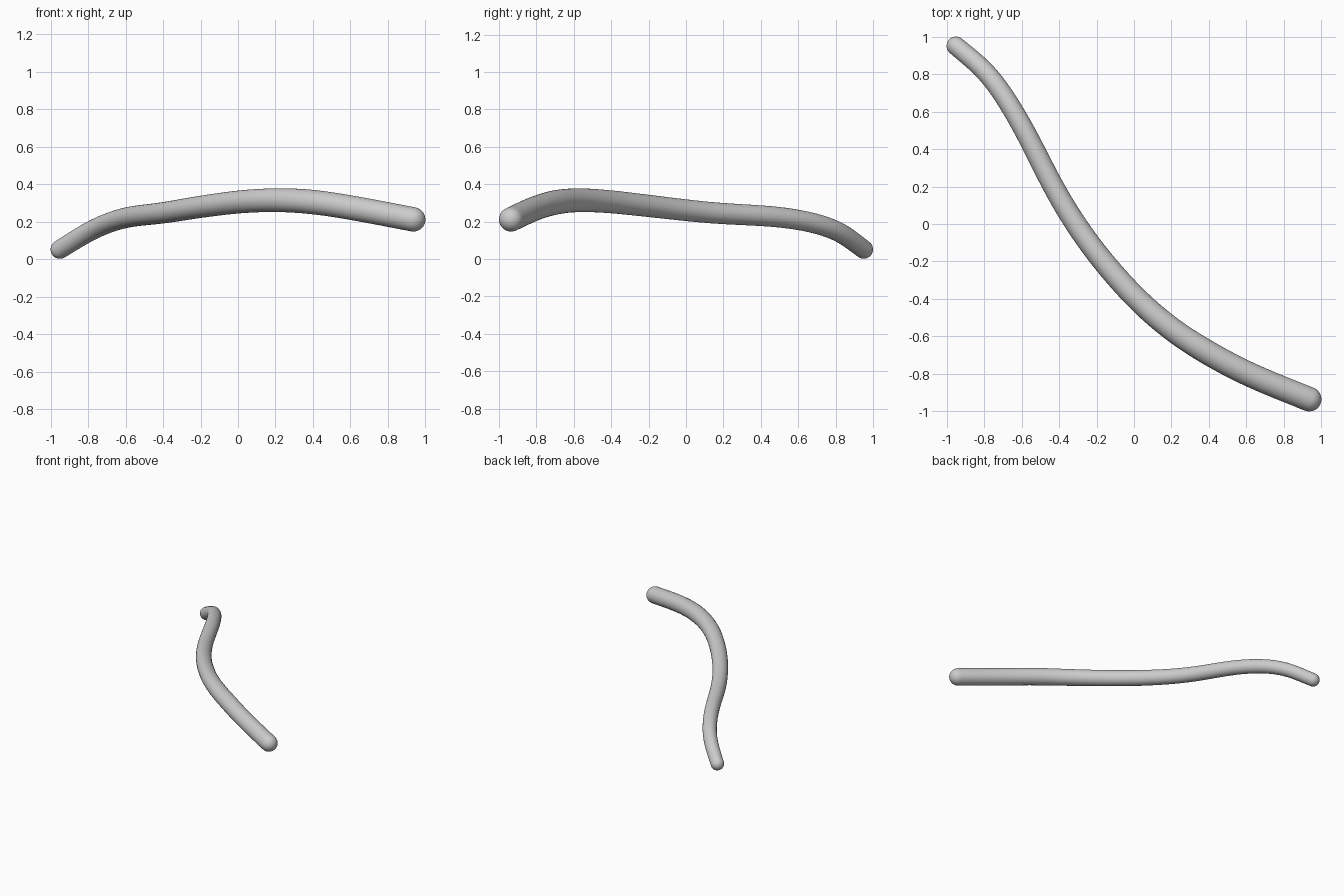
import bpy, bmesh, math
from mathutils import Vector

if "Cube" in bpy.data.objects:
    bpy.data.objects.remove(bpy.data.objects["Cube"])

# Centre line of the bent rod
PATH = [Vector(p) for p in [
    (-0.95, 0.95, 0.052), (-0.77, 0.79, 0.16), (-0.60, 0.53, 0.222), (-0.41, 0.16, 0.245),
    (-0.22, -0.13, 0.276), (0.0, -0.385, 0.305), (0.20, -0.56, 0.315),
    (0.40, -0.69, 0.305), (0.63, -0.81, 0.27), (0.935, -0.935, 0.212)]]
R0, R1 = 0.05, 0.065
SIDES, STEPS, CAP = 32, 10, 8


def spline(points, steps):
    ext = [2 * points[0] - points[1]] + points + [2 * points[-1] - points[-2]]
    out = []
    for i in range(1, len(ext) - 2):
        a, b, c, d = ext[i - 1:i + 3]
        for s in range(steps):
            t = s / steps
            out.append(0.5 * (2 * b + (c - a) * t + (2 * a - 5 * b + 4 * c - d) * t * t
                              + (3 * b - a - 3 * c + d) * t ** 3))
    return out + [points[-1]]


# Rings along the path, with hemispherical rings at both ends
line = spline(PATH, STEPS)
for _ in range(12):
    line = [line[0]] + [(line[i - 1] + 2 * line[i] + line[i + 1]) / 4
                        for i in range(1, len(line) - 1)] + [line[-1]]
n = len(line) - 1
tans = [(line[min(i + 1, n)] - line[max(i - 1, 0)]).normalized() for i in range(n + 1)]
angles = [math.pi / 2 * k / CAP for k in range(1, CAP)]
rings = [(line[0] - tans[0] * R0 * math.sin(a), tans[0], R0 * math.cos(a)) for a in reversed(angles)]
rings += [(line[i], tans[i], R0 + (R1 - R0) * min(1, i / n * 1.3)) for i in range(n + 1)]
rings += [(line[n] + tans[n] * R1 * math.sin(a), tans[n], R1 * math.cos(a)) for a in angles]

bm = bmesh.new()
prev = None
for c, t, r in rings:
    u = t.cross(Vector((0, 0, 1))).normalized()
    v = u.cross(t)
    ring = [bm.verts.new(c + r * (u * math.cos(a) + v * math.sin(a)))
            for a in (2 * math.pi * k / SIDES for k in range(SIDES))]
    if prev:
        for k in range(SIDES):
            j = (k + 1) % SIDES
            bm.faces.new((prev[k], prev[j], ring[j], ring[k]))
    else:
        first = ring
    prev = ring

# Rod tips
for ring, tip in ((first, line[0] - tans[0] * R0), (prev, line[n] + tans[n] * R1)):
    p = bm.verts.new(tip)
    for k in range(SIDES):
        bm.faces.new((ring[k], ring[(k + 1) % SIDES], p))
bmesh.ops.recalc_face_normals(bm, faces=bm.faces)
for f in bm.faces:
    f.smooth = True
mesh = bpy.data.meshes.new("bent_rod")
bm.to_mesh(mesh)
bm.free()
bpy.context.collection.objects.link(bpy.data.objects.new("bent_rod", mesh))
